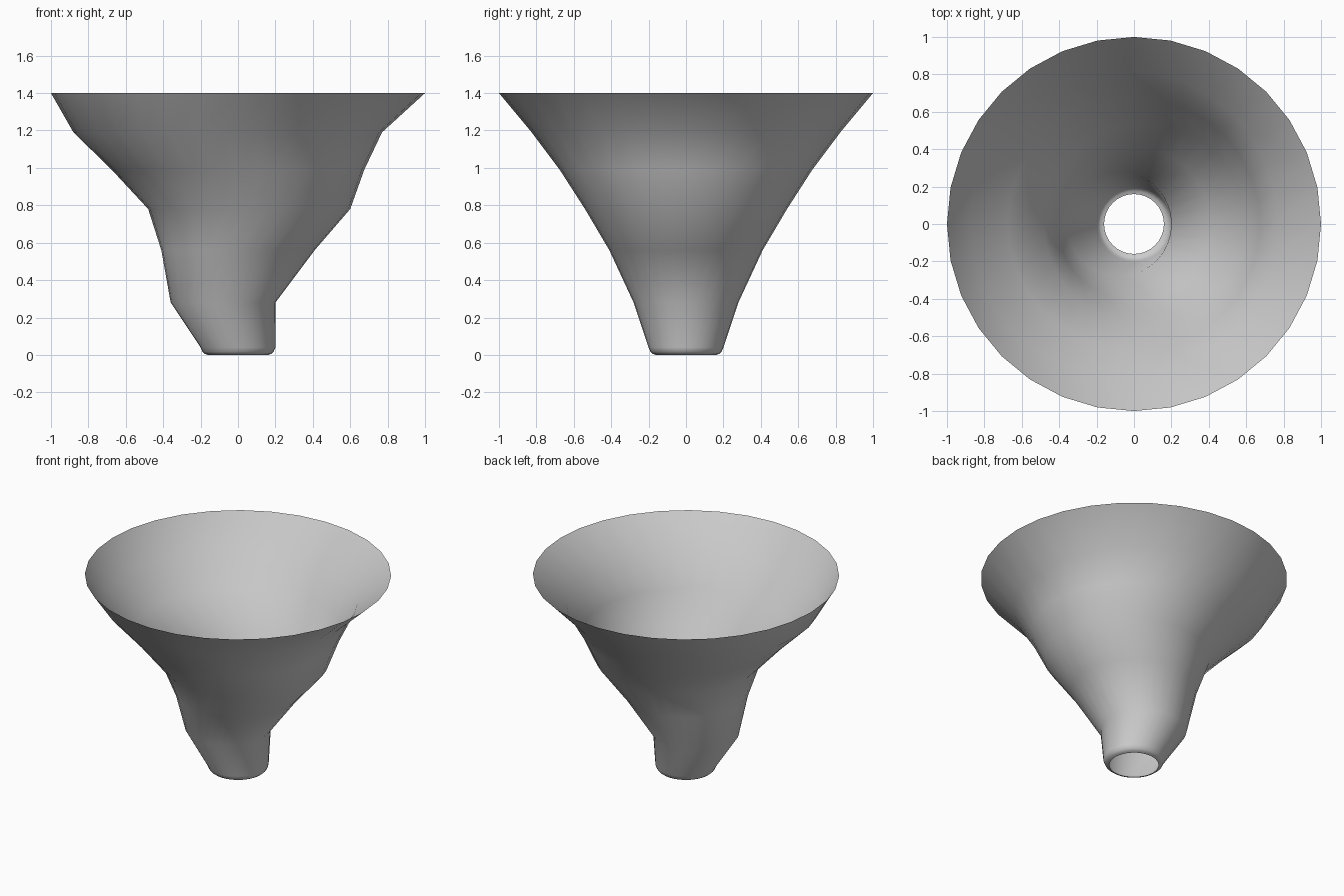
import bpy, bmesh, math

if "Cube" in bpy.data.objects:
    bpy.data.objects.remove(bpy.data.objects["Cube"])

SIDES = 32
# rings from spout to rim: (x centre, radius, z)
RINGS = [
    (0.0, 0.16, 0.0),
    (0.0, 0.177, 0.005),
    (0.0, 0.19, 0.016),
    (0.0, 0.2, 0.04),
    (-0.08, 0.28, 0.28),
    (0.0, 0.41, 0.56),
    (0.06, 0.54, 0.78),
    (0.0, 0.675, 0.99),
    (-0.055, 0.825, 1.19),
    (0.0, 1.0, 1.4),
]

# wobbly open funnel, single-walled
bm = bmesh.new()
loops = []
for cx, r, z in RINGS:
    loops.append([bm.verts.new((cx + r * math.cos(2 * math.pi * i / SIDES),
                                r * math.sin(2 * math.pi * i / SIDES), z))
                  for i in range(SIDES)])
for low, high in zip(loops, loops[1:]):
    for i in range(SIDES):
        j = (i + 1) % SIDES
        face = bm.faces.new((low[i], low[j], high[j], high[i]))
        face.smooth = True

mesh = bpy.data.meshes.new("funnel")
bm.to_mesh(mesh)
bm.free()
funnel = bpy.data.objects.new("funnel", mesh)
bpy.context.collection.objects.link(funnel)
